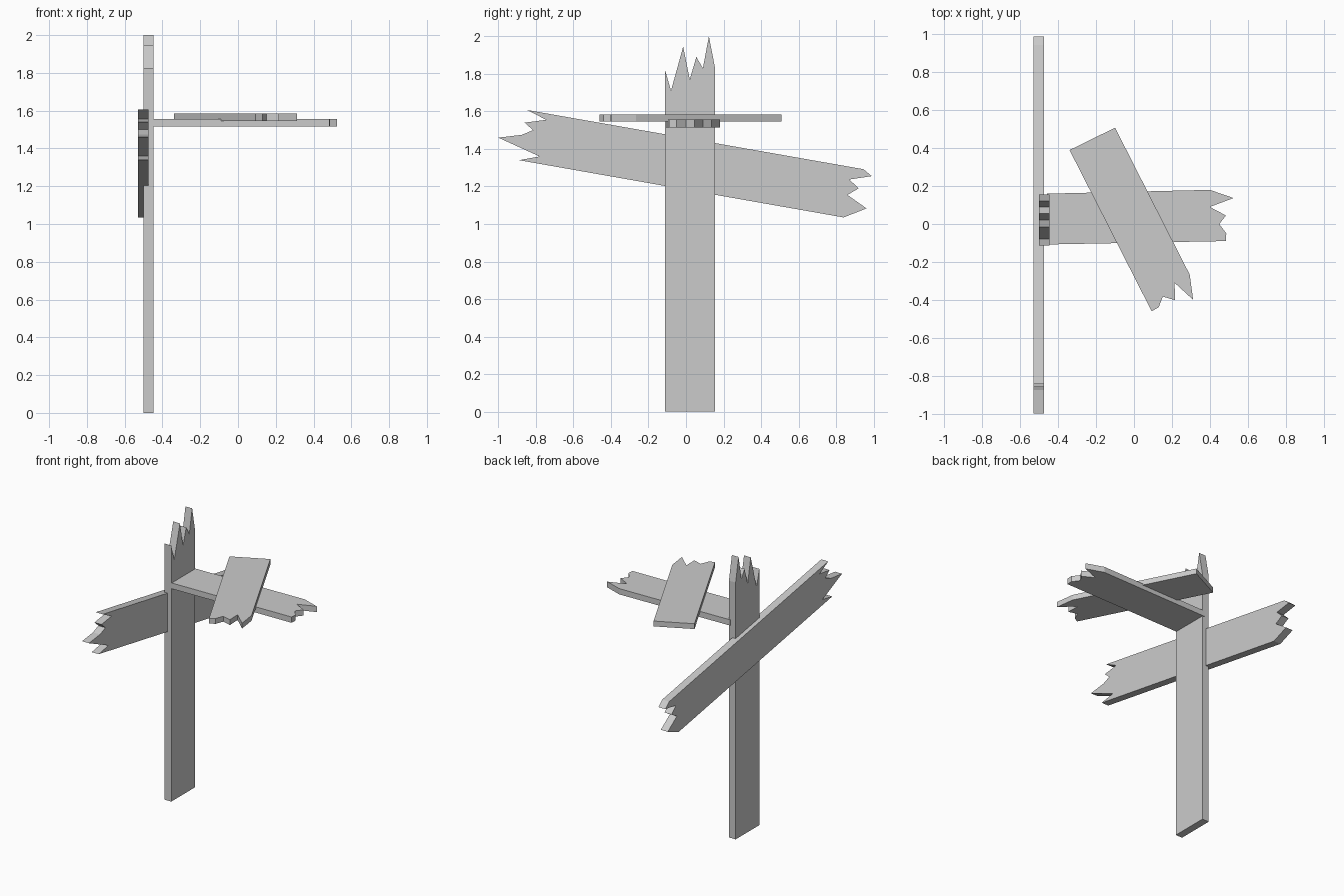
import bpy
import bmesh
from mathutils import Vector

cube = bpy.data.objects.get("Cube")
if cube:
    bpy.data.objects.remove(cube, do_unlink=True)

grey = bpy.data.materials.new("plain grey wood")
grey.use_nodes = True
grey.diffuse_color = (0.6, 0.6, 0.6, 1)
grey.node_tree.nodes["Principled BSDF"].inputs["Base Color"].default_value = (0.6, 0.6, 0.6, 1)


def plank(name, outline, axis, low, high):
    """Extrude a flat outline along x (outline in y, z) or z (outline in x, y)."""
    bm = bmesh.new()
    if axis == "x":
        points, step = [(low, a, b) for a, b in outline], Vector((high - low, 0, 0))
    else:
        points, step = [(a, b, low) for a, b in outline], Vector((0, 0, high - low))
    face = bm.faces.new([bm.verts.new(p) for p in points])
    extruded = bmesh.ops.extrude_face_region(bm, geom=[face], use_keep_orig=True)
    moved = [v for v in extruded["geom"] if isinstance(v, bmesh.types.BMVert)]
    bmesh.ops.translate(bm, verts=moved, vec=step)
    bmesh.ops.recalc_face_normals(bm, faces=bm.faces)
    mesh = bpy.data.meshes.new(name)
    bm.to_mesh(mesh)
    bm.free()
    mesh.materials.append(grey)
    obj = bpy.data.objects.new(name, mesh)
    bpy.context.collection.objects.link(obj)
    return obj


# Upright post with a splintered top
plank("post", [(-.113, 0), (.155, 0), (.155, 1.83), (.122, 2), (.09, 1.83), (.055, 1.89),
               (.02, 1.77), (-.015, 1.945), (-.08, 1.71), (-.113, 1.825)], "x", -.50, -.447)

# Sloping board on the back of the post, broken at both ends
plank("sloping_board", [(-.89, 1.34), (.84, 1.035), (.962, 1.083), (.86, 1.155), (.92, 1.19),
                        (.87, 1.237), (.99, 1.255), (.945, 1.292), (-.845, 1.607),
                        (-.745, 1.555), (-.86, 1.54), (-.815, 1.5), (-.875, 1.475),
                        (-1, 1.46), (-.78, 1.36)], "x", -.53, -.475)

# Level arm reaching out from the post
plank("level_arm", [(-.46, -.108), (.485, -.09), (.487, -.05), (.45, 0), (.485, .045),
                    (.40, .09), (.525, .137), (.40, .18), (-.46, .16)], "z", 1.515, 1.556)

# Loose board lying across the arm
plank("loose_board", [(-.34, .39), (.093, -.46), (.13, -.44), (.152, -.383), (.217, -.402),
                      (.214, -.31), (.312, -.40), (.294, -.267), (-.10, .508)], "z", 1.546, 1.584)
